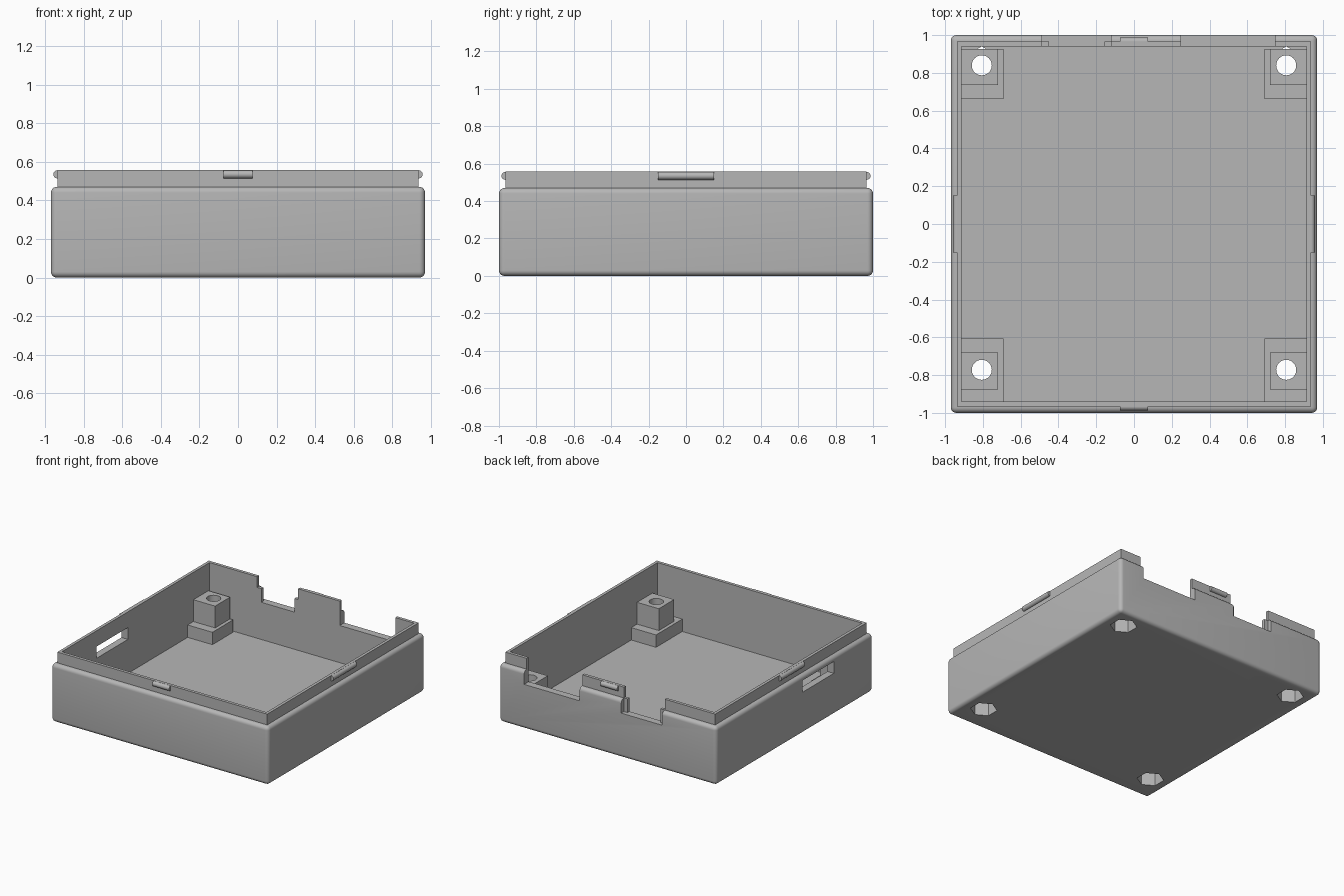
import bpy, bmesh, math
from mathutils import Matrix

old = bpy.data.objects.get("Cube")
if old:
    bpy.data.objects.remove(old, do_unlink=True)

GREY = (0.47, 0.47, 0.47, 1.0)
mat = bpy.data.materials.new("plain grey plastic")
mat.use_nodes = True
mat.diffuse_color = GREY
mat.node_tree.nodes["Principled BSDF"].inputs["Base Color"].default_value = GREY

BODY_X, BODY_Y, BODY_TOP = 0.97, 1.0, 0.47
LIP_X, LIP_Y, LIP_TOP = 0.937, 0.966, 0.557
IN_X, IN_Y, FLOOR = 0.913, 0.941, 0.06
PORT_Z = 0.36
CLIP_R = 0.021


def finish(name, bm):
    mesh = bpy.data.meshes.new(name)
    bm.to_mesh(mesh)
    bm.free()
    mesh.materials.append(mat)
    obj = bpy.data.objects.new(name, mesh)
    bpy.context.collection.objects.link(obj)
    return obj


def box(name, xs, ys, zs, round_radius=0):
    bm = bmesh.new()
    bmesh.ops.create_cube(bm, size=1)
    for v in bm.verts:
        for axis, (lo, hi) in enumerate((xs, ys, zs)):
            v.co[axis] = hi if v.co[axis] > 0 else lo
    if round_radius:
        # round everything except the top rim
        edges = [e for e in bm.edges if min(v.co.z for v in e.verts) < zs[1]]
        bmesh.ops.bevel(bm, geom=edges, offset=round_radius, segments=6,
                        profile=0.5, affect='EDGES')
    return finish(name, bm)


def cylinder(name, center, radius, length, sides, rotation=Matrix()):
    bm = bmesh.new()
    bmesh.ops.create_cone(bm, cap_ends=True, segments=sides, radius1=radius,
                          radius2=radius, depth=length,
                          matrix=Matrix.Translation(center) @ rotation)
    return finish(name, bm)


def combine(target, tool, operation):
    bpy.ops.object.select_all(action='DESELECT')
    target.select_set(True)
    bpy.context.view_layer.objects.active = target
    mod = target.modifiers.new("cut", 'BOOLEAN')
    mod.operation, mod.object, mod.solver = operation, tool, 'EXACT'
    bpy.ops.object.modifier_apply(modifier=mod.name)
    bpy.data.objects.remove(tool, do_unlink=True)


def smooth(obj):
    bpy.ops.object.select_all(action='DESELECT')
    obj.select_set(True)
    bpy.context.view_layer.objects.active = obj
    bpy.ops.object.shade_smooth_by_angle(angle=math.radians(30))


# Tray with raised lip
tray = box("enclosure_tray", (-BODY_X, BODY_X), (-BODY_Y, BODY_Y), (0, BODY_TOP), 0.03)
combine(tray, box("lip", (-LIP_X, LIP_X), (-LIP_Y, LIP_Y), (0.3, LIP_TOP)), 'UNION')
combine(tray, box("cavity", (-IN_X, IN_X), (-IN_Y, IN_Y), (FLOOR, 1)), 'DIFFERENCE')

# Back port openings: a stepped one and a plain one
combine(tray, box("port_inner", (-0.45, -0.155), (0.93, 1.1), (PORT_Z, 1)), 'DIFFERENCE')
combine(tray, box("port_recess", (-0.487, -0.122), (LIP_Y, 1.1), (PORT_Z, 1)), 'DIFFERENCE')
combine(tray, box("port_lip", (-0.487, -0.122), (0.93, 1.1), (BODY_TOP, 1)), 'DIFFERENCE')
combine(tray, box("port_wide", (0.25, 0.746), (0.93, 1.1), (PORT_Z, 1)), 'DIFFERENCE')

# Side slot
combine(tray, box("side_slot", (-1.1, -0.9), (-0.5, -0.1), (0.335, 0.43)), 'DIFFERENCE')

# Mounting posts on wider bases, with screw holes and nut pockets
posts = ((0.84, (0.735, 0.926), (0.662, 0.926)),
         (-0.772, (-0.876, -0.68), (-0.95, -0.606)))
for side in (-1, 1):
    def span(inner):
        return tuple(sorted((side * inner, side * (IN_X + 0.01))))
    for hole_y, post_y, base_y in posts:
        combine(tray, box("base", span(0.692), base_y, (0.03, 0.16)), 'UNION')
        combine(tray, box("post", span(0.719), post_y, (0.1, 0.336)), 'UNION')
        center = (side * 0.806, hole_y, 0.2)
        combine(tray, cylinder("hole", center, 0.053, 1, 32), 'DIFFERENCE')
        pocket = cylinder("nut_pocket", (center[0], hole_y, 0), 0.1, 0.24, 6)
        combine(tray, pocket, 'DIFFERENCE')
smooth(tray)

# Rounded snap clips along the lip
clip_z = LIP_TOP - CLIP_R - 0.001
along_x = Matrix.Rotation(math.pi / 2, 4, 'Y')
along_y = Matrix.Rotation(math.pi / 2, 4, 'X')
for name, center, length, turn in (
        ("front_clip", (0, -LIP_Y, clip_z), 0.15, along_x),
        ("back_clip", (0, LIP_Y, clip_z), 0.15, along_x),
        ("left_clip", (LIP_X, 0, clip_z), 0.3, along_y),
        ("right_clip", (-LIP_X, 0, clip_z), 0.3, along_y)):
    smooth(cylinder(name, center, CLIP_R, length, 24, turn))
